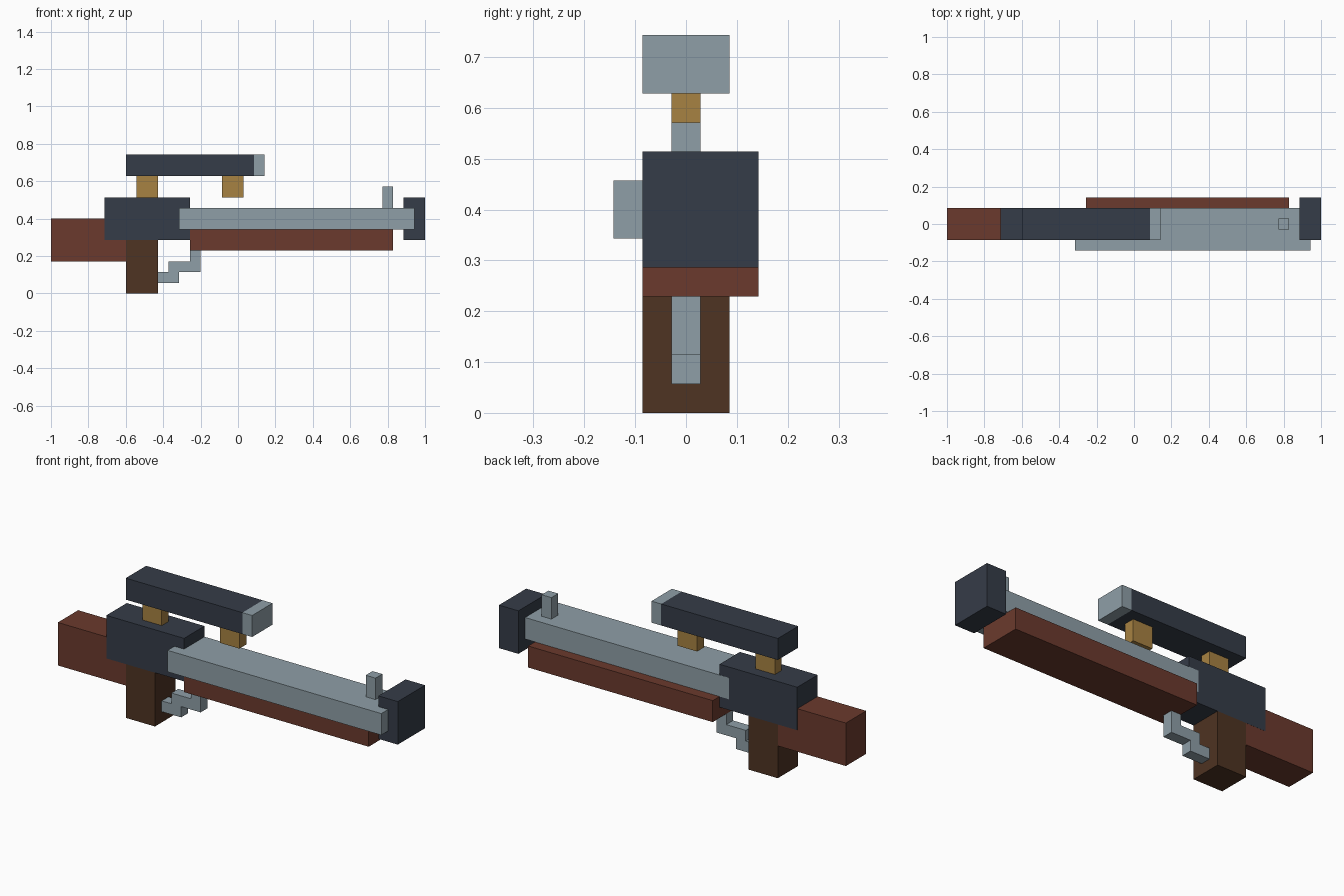
import bpy
import bmesh
from mathutils import Vector

cube = bpy.data.objects.get("Cube")
if cube:
    bpy.data.objects.remove(cube, do_unlink=True)

U = 2 / 70  # modelling grid step


def material(name, rgb):
    """Flat material from 0-255 display colour, stored as linear values."""
    lin = [((c / 255 + 0.055) / 1.055) ** 2.4 for c in rgb]
    mat = bpy.data.materials.new(name)
    mat.use_nodes = True
    mat.diffuse_color = (*lin, 1)
    bsdf = mat.node_tree.nodes["Principled BSDF"]
    bsdf.inputs["Base Color"].default_value = (*lin, 1)
    bsdf.inputs["Roughness"].default_value = 0.8
    return mat


dark = material("dark steel", (53, 60, 72))
grey = material("light steel", (143, 159, 167))
red = material("red wood", (107, 58, 45))
brown = material("dark wood", (78, 51, 34))
brass = material("brass", (167, 130, 66))


def boxes(name, mat, *spans):
    """One object made of boxes, each given as x, y and z ranges in grid steps."""
    bm = bmesh.new()
    for span in spans:
        lo, hi = (Vector(p) * U for p in zip(*span))
        verts = bmesh.ops.create_cube(bm, size=1)["verts"]
        for v in verts:
            v.co = (lo + hi) / 2 + v.co * (hi - lo)
    mesh = bpy.data.meshes.new(name)
    bm.to_mesh(mesh)
    bm.free()
    mesh.materials.append(mat)
    obj = bpy.data.objects.new(name, mesh)
    bpy.context.collection.objects.link(obj)
    return obj


body = (-3, 3)   # width of the main parts
thin = (-1, 1)   # width of the small parts

# Stock, grip and receiver
boxes("stock", red, ((-35, -25), body, (6, 10)), ((-35, -21), body, (10, 14)))
bpy.data.objects.remove(bpy.data.objects["stock"], do_unlink=True)
boxes("stock", red, ((-35, -21), (-2.98, 2.98), (6, 14)))
boxes("grip", brown, ((-21, -15), body, (0, 10)))
boxes("receiver", dark, ((-25, -9), body, (10, 18)))

# Barrel, fore-end and muzzle
boxes("barrel", grey, ((-11, 33), (-5, 3.02), (12, 16)))
boxes("fore_end", red, ((-9, 29), (-3, 5), (8, 12)))
boxes("muzzle", dark, ((31, 35), (-3, 5), (10, 18)))
boxes("front_sight", grey, ((27, 29), thin, (16, 20)))

# Stepped trigger
boxes("trigger", grey,
      ((-15, -11), thin, (2, 4)),
      ((-13, -7), thin, (4, 6)),
      ((-9, -7), thin, (6, 8)))

# Scope on two mounts
boxes("scope_tube", dark, ((-21, 3), body, (22, 26)))
boxes("scope_lens", grey, ((3, 5), body, (22, 26)))
for name, x in (("rear_mount", -19), ("front_mount", -3)):
    boxes(name, brass, ((x, x + 4), thin, (18, 22)))
